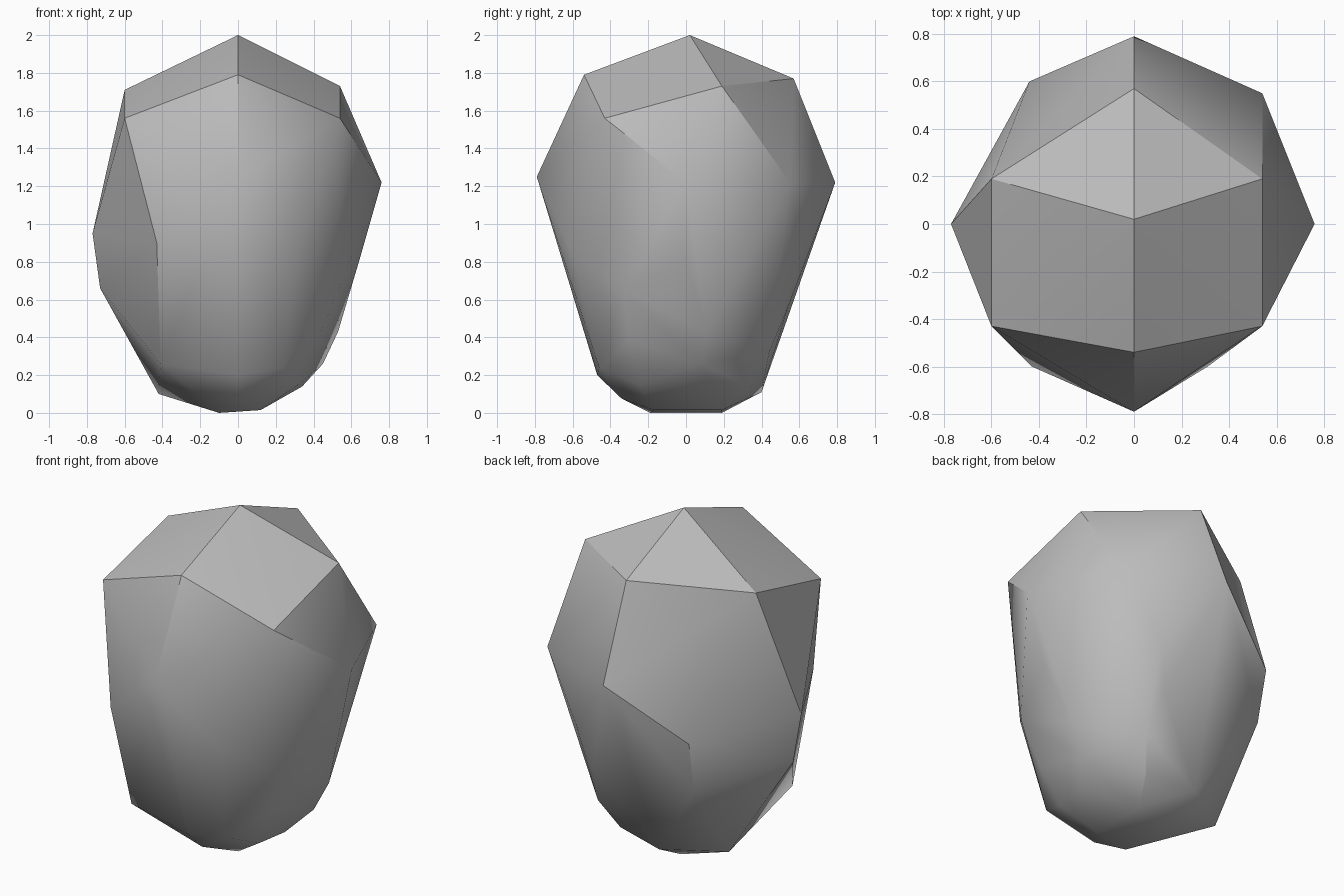
import bpy
import bmesh
import math

default = bpy.data.objects.get("Cube")
if default:
    bpy.data.objects.remove(default, do_unlink=True)

# Stone colour
stone = bpy.data.materials.new("stone_grey")
stone.use_nodes = True
colour = (0.50, 0.50, 0.50, 1.0)
stone.diffuse_color = colour
bsdf = stone.node_tree.nodes["Principled BSDF"]
bsdf.inputs["Base Color"].default_value = colour
bsdf.inputs["Roughness"].default_value = 0.8

# Corner points of the chiselled stone, grouped by height
crown = [
    (0, 0.02, 2.0), (0, -0.54, 1.79), (0, 0.57, 1.77),
    (-0.60, 0.19, 1.71), (0.54, 0.19, 1.73),
    (-0.60, -0.43, 1.56), (0.54, -0.43, 1.56),
]
shoulder = [
    (0, -0.79, 1.25), (0, 0.79, 1.22), (0.76, 0, 1.22), (0.54, 0.55, 1.22),
    (-0.77, 0, 0.95), (-0.43, -0.60, 0.90), (-0.44, 0.60, 0.91),
    (0.31, -0.60, 0.84), (0.31, 0.60, 0.82), (0.64, 0, 0.80),
]
belly = [
    (-0.73, 0.02, 0.66), (-0.43, 0.54, 0.60), (0.24, -0.54, 0.56),
    (0.24, 0.54, 0.56), (0.53, -0.33, 0.65), (0.55, 0.13, 0.55),
    (0.53, 0.11, 0.43), (0.42, -0.30, 0.38), (0.28, 0.44, 0.32),
    (-0.41, -0.43, 0.26), (0.24, -0.46, 0.24), (0.45, 0.08, 0.26),
]
base = [
    (0, -0.47, 0.20), (0.32, -0.25, 0.15), (0.34, -0.04, 0.14),
    (0.20, 0.34, 0.14), (-0.10, 0.40, 0.11), (-0.42, 0.19, 0.10),
    (0, -0.34, 0.075), (-0.10, -0.19, 0), (0.12, -0.17, 0.015),
    (0.12, 0.19, 0.015), (-0.10, 0.19, 0),
]

# Wrap the corners in a convex shell
bm = bmesh.new()
for point in crown + shoulder + belly + base:
    bm.verts.new(point)
bmesh.ops.convex_hull(bm, input=bm.verts[:], use_existing_faces=False)
loose = [v for v in bm.verts if not v.link_faces]
bmesh.ops.delete(bm, geom=loose, context="VERTS")

# Merge nearly flat triangles into single facets
bmesh.ops.dissolve_limit(bm, angle_limit=math.radians(1.5),
                         verts=bm.verts[:], edges=bm.edges[:])
bmesh.ops.recalc_face_normals(bm, faces=bm.faces[:])

mesh = bpy.data.meshes.new("boulder")
bm.to_mesh(mesh)
bm.free()
mesh.materials.append(stone)
boulder = bpy.data.objects.new("boulder", mesh)
bpy.context.collection.objects.link(boulder)

# Soft shading on shallow edges, crisp chiselled ridges elsewhere
for obj in bpy.context.selected_objects:
    obj.select_set(False)
boulder.select_set(True)
bpy.context.view_layer.objects.active = boulder
bpy.ops.object.shade_smooth_by_angle(angle=math.radians(30))
